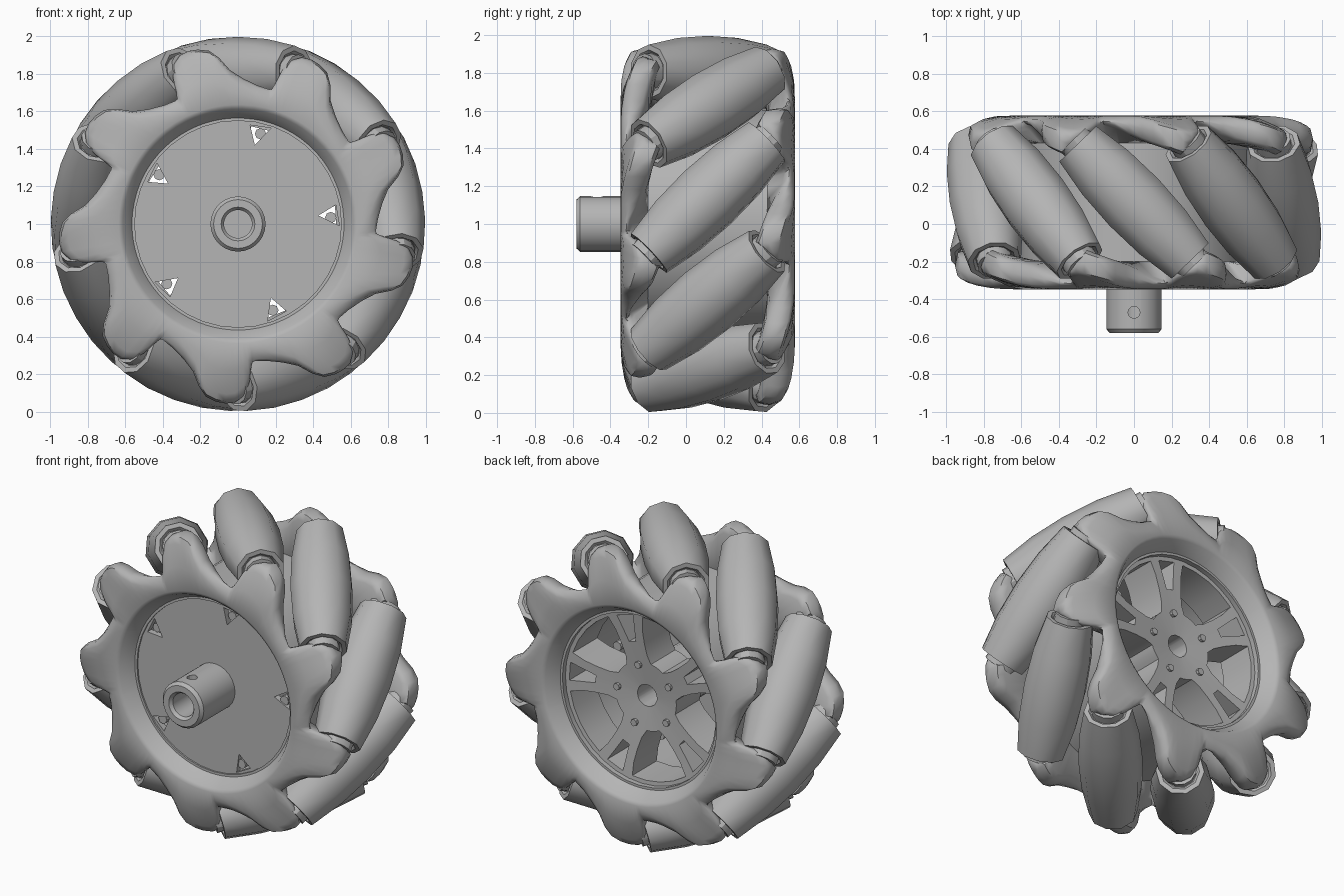
import bpy, bmesh
from math import sin, cos, pi, radians
from mathutils import Matrix, Vector

if "Cube" in bpy.data.objects:
    bpy.data.objects.remove(bpy.data.objects["Cube"])

CZ = 1.0        # axle height
MID = 0.115     # middle of the wheel along y
ROLLERS = 9
STEP = 360 / ROLLERS

grey = bpy.data.materials.new("plain_grey")
grey.use_nodes = True
grey.diffuse_color = (0.46, 0.46, 0.46, 1)
grey.node_tree.nodes["Principled BSDF"].inputs["Base Color"].default_value = (0.46, 0.46, 0.46, 1)


def finish(name, mesh, smooth=30):
    mesh.materials.clear()
    mesh.materials.append(grey)
    ob = bpy.data.objects.new(name, mesh)
    bpy.context.collection.objects.link(ob)
    bpy.ops.object.select_all(action='DESELECT')
    ob.select_set(True)
    bpy.context.view_layer.objects.active = ob
    if smooth:
        bpy.ops.object.shade_smooth_by_angle(angle=radians(smooth))
    return ob


def to_mesh(name, bm):
    bmesh.ops.recalc_face_normals(bm, faces=bm.faces)
    mesh = bpy.data.meshes.new(name)
    bm.to_mesh(mesh)
    bm.free()
    return mesh


def polar(r, a):
    return (r * cos(radians(a)), r * sin(radians(a)))


def on_wheel(r, a, y):
    x, z = polar(r, a)
    return Vector((x, y, CZ + z))


def loft(name, angles, section, smooth=30):
    """Closed sweep around the axle; section(angle) gives a loop of (radius, y)."""
    bm = bmesh.new()
    rows = [[bm.verts.new(on_wheel(r, a, y)) for r, y in section(a)] for a in angles]
    for row, nxt in zip(rows, rows[1:] + rows[:1]):
        for j in range(len(row)):
            k = (j + 1) % len(row)
            bm.faces.new((row[j], row[k], nxt[k], nxt[j]))
    return finish(name, to_mesh(name, bm), smooth)


def ring(name, n, loop):
    return loft(name, [360 * i / n for i in range(n)], lambda a: loop)


def lathe(name, profile, n, matrix, smooth=30):
    """Solid turned about local z from (radius, z) points, capped at both ends."""
    bm = bmesh.new()
    rows = [[bm.verts.new((*polar(r, 360 * i / n), z)) for i in range(n)] for r, z in profile]
    for lo, hi in zip(rows, rows[1:]):
        for i in range(n):
            k = (i + 1) % n
            bm.faces.new((lo[i], lo[k], hi[k], hi[i]))
    bm.faces.new(rows[0][::-1])
    bm.faces.new(rows[-1])
    mesh = to_mesh(name, bm)
    mesh.transform(matrix)
    return finish(name, mesh, smooth)


def plate(name, outlines, y0, y1):
    """Flat plate across the axle, with every outline after the first cut out."""
    cu = bpy.data.curves.new(name, 'CURVE')
    cu.dimensions, cu.fill_mode, cu.extrude = '2D', 'BOTH', (y1 - y0) / 2
    for pts in outlines:
        sp = cu.splines.new('POLY')
        sp.points.add(len(pts) - 1)
        for p, (x, y) in zip(sp.points, pts):
            p.co = (x, y, 0, 1)
        sp.use_cyclic_u = True
    tmp = bpy.data.objects.new(name + "_curve", cu)
    bpy.context.collection.objects.link(tmp)
    dg = bpy.context.evaluated_depsgraph_get()
    mesh = bpy.data.meshes.new_from_object(tmp.evaluated_get(dg))
    bpy.data.objects.remove(tmp)
    mesh.transform(Matrix.Translation((0, (y0 + y1) / 2, CZ)) @ Matrix.Rotation(pi / 2, 4, 'X'))
    return finish(name, mesh, 25)


# Side rims: a thin ring that rises and thickens into a blunt lobe, then drops steeply
LOBE = [(-29, .735), (-24, .745), (-18, .775), (-13, .82), (-9.5, .89), (-6.5, .935), (-3, .953),
        (0, .958), (3, .95), (6, .915), (8, .85), (9, .78), (10, .74)]
FIRST = 66
radius_at = {FIRST + p + STEP * k: (p, r) for k in range(ROLLERS) for p, r in LOBE}


def rim_section(a):
    p, r = radius_at[a]
    lean = 0.07 * (r - 0.73) / 0.228 * min(1, max(0, (p + 16) / 18))
    back = -0.14 - 0.013 * p if p > 0 else -0.29 + 0.15 * max(0, (p + 26) / 26)
    front = -0.345 + lean
    return [(0.553, -0.23), (0.612, -0.335), (0.635, -0.348),
            (0.60 + (r - 0.60) * 0.5, -0.345 + lean * 0.25),
            (r - 0.05, front), (r - 0.012, front + 0.02), (r, (front + back) / 2),
            (r - 0.012, back - 0.015), (r - 0.05, back), (0.61, -0.20)]


front_rim = loft("front_rim", sorted(radius_at), rim_section, 50)
turned = (Matrix.Translation((0, MID, 0)) @ Matrix.Rotation(pi, 4, 'Z')
          @ Matrix.Translation((0, -MID, 0)))
rear_mesh = front_rim.data.copy()
rear_mesh.transform(turned)
finish("rear_rim", rear_mesh, 50)

# Barrel joining the two rims
ring("barrel", 36, [(0.55, -0.25), (0.612, -0.25), (0.612, 0.48), (0.55, 0.48)])

# Slanted rollers with collars and axle pins
for k in range(ROLLERS):
    a = radians(90 + STEP * k)
    out = Vector((cos(a), 0, sin(a)))
    axis = (Vector((-sin(a), 0, cos(a))) * 0.98 + Vector((0, 1.02, 0))).normalized()
    side = axis.cross(out)
    m = Matrix((out, side, axis)).transposed().to_4x4()
    m.translation = out * 0.807 + Vector((0, MID, CZ))
    lathe(f"roller_{k + 1}", [(.10, -.415), (.115, -.432), (.143, -.432), (.178, -.22), (.189, 0),
                              (.178, .22), (.143, .432), (.115, .432), (.10, .415)], 10, m, 40)
    lathe(f"roller_collar_{k + 1}", [(.095, -.465), (.095, .465)], 12, m)
    lathe(f"roller_axle_{k + 1}", [(.045, -.5), (.045, .5)], 8, m)

# Front disc with five small three-cornered openings, each showing a screw
SPOKE = 4
arms = [SPOKE + 72 * k for k in range(5)]
rim_circle = [polar(.575, 10 * i) for i in range(36)]
openings = [[polar(.43, a + 2), polar(.54, a - 5), polar(.53, a + 7)] for a in arms]
plate("front_disc", [rim_circle] + openings, -0.24, -0.20)

# Rear dished spokes: rows of (radius, slot half angle, petal half angle)
ROWS = [(.07, 4, 9), (.15, 4, 9), (.22, 4, 12), (.27, 4, 19), (.35, 4, 22),
        (.44, 5.5, 23), (.525, 6.5, 22), (.565, 6.5, 22)]
bm = bmesh.new()
grid = []
for r, s, p in ROWS:
    y = 0.39 + 0.06 * (r / 0.565)
    turns = [-s, s] + [36 + p * f for f in (-1, -.5, 0, .5, 1)]
    grid.append([bm.verts.new(on_wheel(r, a + t, y)) for a in arms for t in turns])
count = len(grid[0])
for i in range(len(ROWS) - 1):
    for j in range(count):
        col = j % 7
        petal = 2 <= col <= 5 and 2 <= i <= 5
        slot = col == 0 and 4 <= i <= 5
        if not (petal or slot):
            k = (j + 1) % count
            bm.faces.new((grid[i][j], grid[i][k], grid[i + 1][k], grid[i + 1][j]))
back = bmesh.ops.extrude_face_region(bm, geom=bm.faces[:], use_keep_orig=True)["geom"]
bmesh.ops.translate(bm, vec=(0, -0.25, 0),
                    verts=[g for g in back if isinstance(g, bmesh.types.BMVert)])
finish("rear_spokes", to_mesh("rear_spokes", bm), 25)

# Hub bolts and disc screws
for i, a in enumerate(arms):
    for name, r, radius, y0, y1 in (("hub_bolt", .2, .022, .36, .43),
                                    ("disc_screw", .495, .03, -.23, 0)):
        m = Matrix.Translation(on_wheel(r, a, y1)) @ Matrix.Rotation(pi / 2, 4, 'X')
        lathe(f"{name}_{i + 1}", [(radius, 0), (radius, y1 - y0)], 8, m)

# Hub core behind the disc
ring("hub_core", 20, [(.08, -.21), (.17, -.21), (.17, .16), (.08, .16)])

# Drive shaft with a bore and a set screw hole
shaft = ring("drive_shaft", 24, [(.075, -.21), (.075, -.56), (.09, -.58), (.13, -.58),
                                 (.147, -.56), (.147, -.21)])
cutter = lathe("screw_hole_cutter", [(.032, 0), (.032, .3)], 12,
               Matrix.Translation((0, -.47, CZ)), 0)
cutter.hide_render = True
bpy.context.view_layer.objects.active = shaft
cut = shaft.modifiers.new("screw_hole", 'BOOLEAN')
cut.operation, cut.object = 'DIFFERENCE', cutter
bpy.ops.object.modifier_apply(modifier=cut.name)
bpy.data.objects.remove(cutter)
